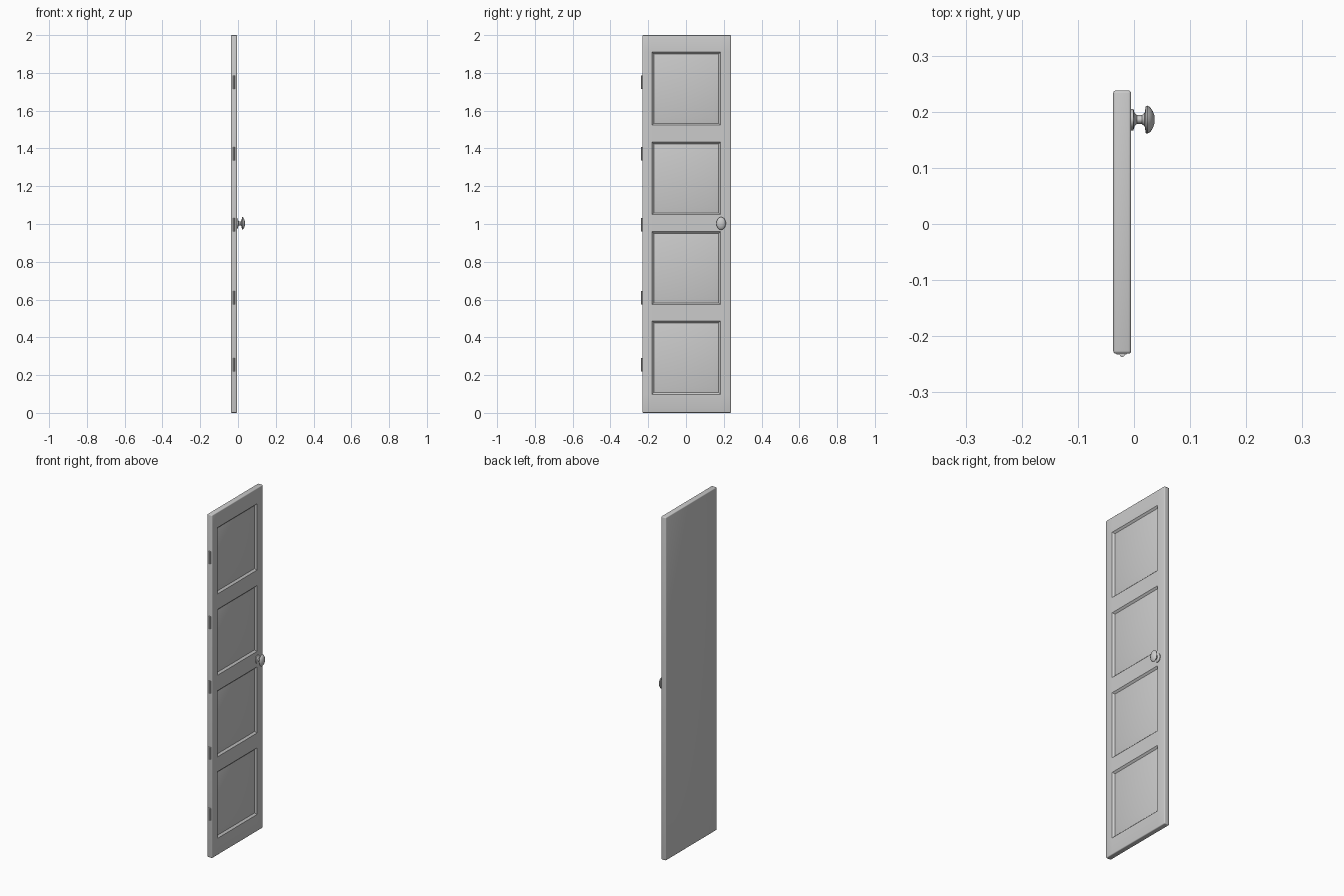
import bpy, bmesh, math
from mathutils import Matrix, Vector

cube = bpy.data.objects.get("Cube")
if cube:
    bpy.data.objects.remove(cube, do_unlink=True)


def material(name, value):
    mat = bpy.data.materials.new(name)
    mat.use_nodes = True
    colour = (value, value, value, 1)
    mat.diffuse_color = colour
    mat.node_tree.nodes["Principled BSDF"].inputs["Base Color"].default_value = colour
    return mat


paint = material("light grey paint", 0.6)


def finish(name, bm, smooth=False):
    bmesh.ops.recalc_face_normals(bm, faces=bm.faces)
    mesh = bpy.data.meshes.new(name)
    bm.to_mesh(mesh)
    bm.free()
    mesh.materials.append(paint)
    obj = bpy.data.objects.new(name, mesh)
    bpy.context.collection.objects.link(obj)
    if smooth:
        bpy.ops.object.select_all(action="DESELECT")
        obj.select_set(True)
        bpy.context.view_layer.objects.active = obj
        bpy.ops.object.shade_smooth_by_angle(angle=math.radians(35))
    return obj


def add_box(bm, low, high):
    low, high = Vector(low), Vector(high)
    mat = Matrix.Translation((low + high) / 2) @ Matrix.Diagonal((*(high - low), 1))
    return bmesh.ops.create_cube(bm, size=1, matrix=mat)["verts"]


BACK, FACE = -0.037, -0.005
Y0, Y1 = -0.231, 0.238
PANEL_Y = (-0.18, 0.183)
PANELS_Z = ((0.098, 0.487), (0.573, 0.959), (1.049, 1.433), (1.523, 1.91))

# Door slab with softened edges
bm = bmesh.new()
add_box(bm, (BACK, Y0, 0), (FACE, Y1, 2))
bmesh.ops.bevel(bm, geom=bm.edges[:], offset=0.005, segments=3,
                profile=0.5, affect="EDGES")

# Outline the four panels on the face
for axis, values in ((1, PANEL_Y), (2, [z for pair in PANELS_Z for z in pair])):
    for value in values:
        point, normal = Vector(), Vector()
        point[axis], normal[axis] = value, 1
        front = [f for f in bm.faces if f.normal.x > 0.99]
        edges = {e for f in front for e in f.edges}
        verts = {v for f in front for v in f.verts}
        bmesh.ops.bisect_plane(bm, geom=front + list(edges) + list(verts),
                               plane_co=point, plane_no=normal)

# Sink a groove around each panel and raise its centre field
panels = []
for f in bm.faces:
    c = f.calc_center_median()
    in_z = any(a < c.z < b for a, b in PANELS_Z)
    if f.normal.x > 0.99 and in_z and PANEL_Y[0] < c.y < PANEL_Y[1]:
        panels.append(f)
for width, depth in ((0.014, -0.01), (0.046, 0.009)):
    bmesh.ops.inset_individual(bm, faces=panels, thickness=width, depth=0)
    for v in {v for f in panels for v in f.verts}:
        v.co.x += depth
finish("door_panel", bm, True)

# Oval knob: profile of (distance from face, radius), turned about x
profile = [(0, 0.019), (0.004, 0.019), (0.006, 0.012), (0.010, 0.008),
           (0.019, 0.008), (0.024, 0.012), (0.026, 0.024), (0.029, 0.025),
           (0.034, 0.022), (0.038, 0.016), (0.041, 0.009), (0.042, 0)]
bm = bmesh.new()
verts = [bm.verts.new((FACE + x, r, 0)) for x, r in profile]
edges = [bm.edges.new(pair) for pair in zip(verts, verts[1:])]
bmesh.ops.spin(bm, geom=verts + edges, cent=(0, 0, 0), axis=(1, 0, 0),
               angle=math.tau, steps=32)
bmesh.ops.remove_doubles(bm, verts=bm.verts, dist=0.0001)
for v in bm.verts:
    v.co.y += 0.186
    v.co.z = v.co.z * 1.35 + 1.003
finish("door_knob", bm, True)

# Hinges: a thin leaf with a rounded knuckle
for i, z in enumerate((0.254, 0.61, 0.996, 1.372, 1.751)):
    bm = bmesh.new()
    add_box(bm, (-0.031, Y0 - 0.002, z - 0.036), (-0.013, Y0 + 0.004, z + 0.036))
    bmesh.ops.create_cone(bm, cap_ends=True, segments=16, radius1=0.0045,
                          radius2=0.0045, depth=0.072,
                          matrix=Matrix.Translation((-0.021, Y0 - 0.0015, z)))
    finish(f"hinge_{i + 1}", bm, True)
